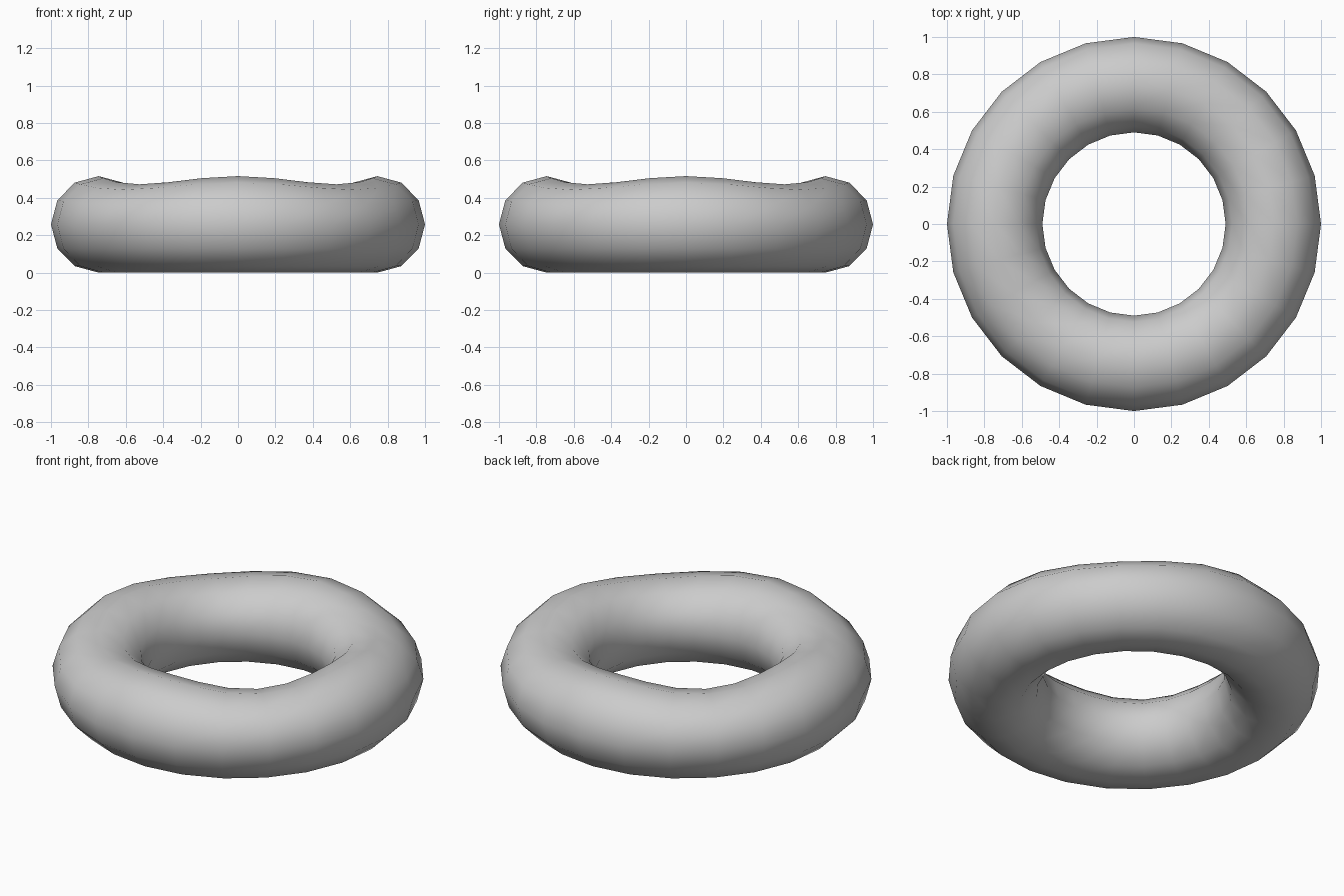
import bpy
from math import cos, atan2

if "Cube" in bpy.data.objects:
    bpy.data.objects.remove(bpy.data.objects["Cube"])

# Ring: low-resolution torus with smooth shading
bpy.ops.mesh.primitive_torus_add(
    major_segments=24, minor_segments=12,
    major_radius=0.745, minor_radius=0.255, location=(0, 0, 0))
ring = bpy.context.object
ring.name = "ring"

# Upper side sinks gently at the four diagonals; lower side stays flat
MID, HALF = 0.263, 0.258
for v in ring.data.vertices:
    angle = atan2(v.co.y, v.co.x)
    height = v.co.z / 0.255 * HALF
    if height > 0:
        height *= 1 - 0.085 * (1 - cos(4 * angle))
    v.co.z = MID + height
low = min(v.co.z for v in ring.data.vertices)
for v in ring.data.vertices:
    v.co.z -= low

bpy.ops.object.shade_smooth()
